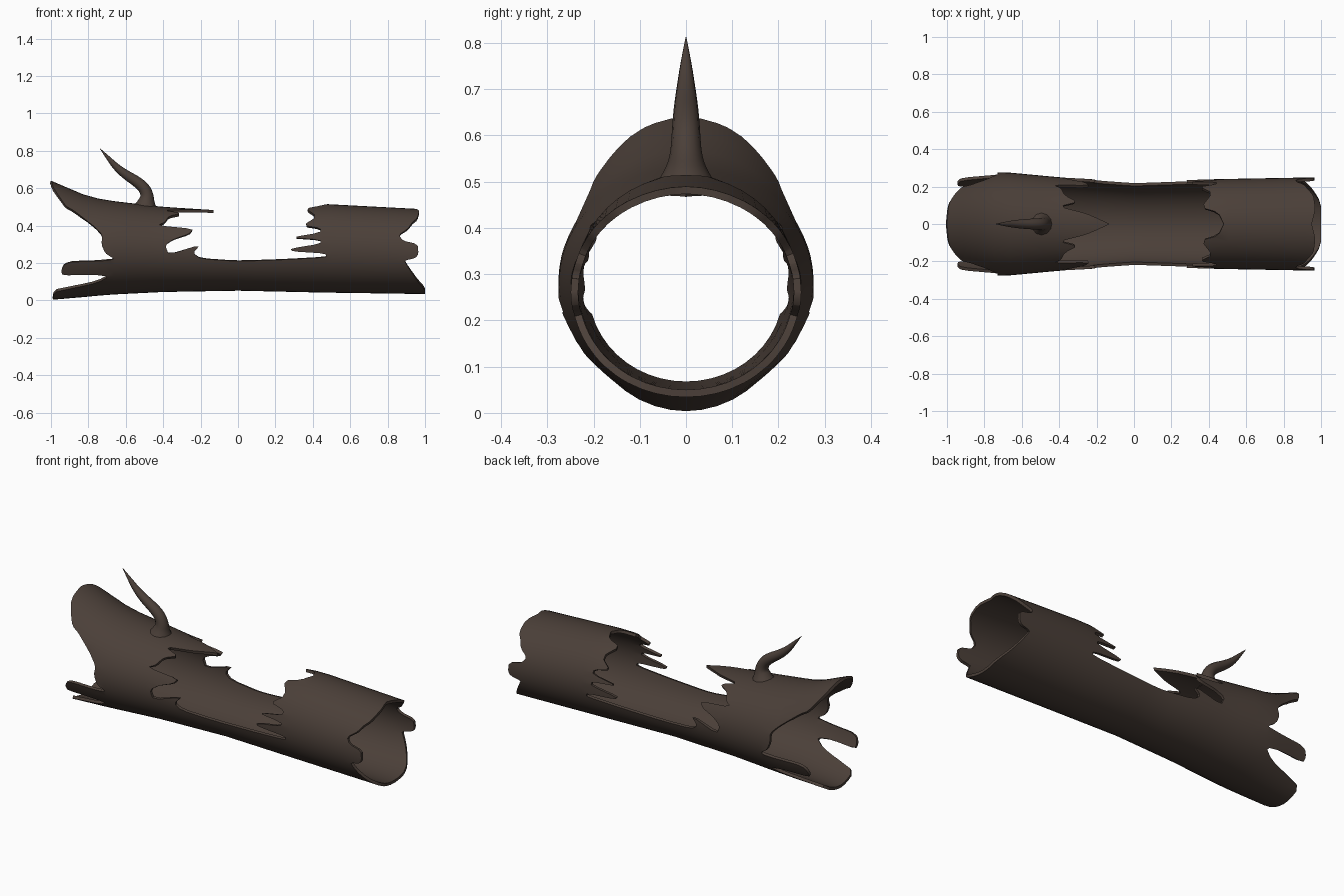
import bpy, bmesh, math
from mathutils import Vector

cube = bpy.data.objects.get("Cube")
if cube:
    bpy.data.objects.remove(cube, do_unlink=True)

bark = bpy.data.materials.new("dark_bark")
bark.use_nodes = True
bark.diffuse_color = (0.07, 0.05, 0.04, 1)
shader = bark.node_tree.nodes["Principled BSDF"]
shader.inputs["Base Color"].default_value = bark.diffuse_color
shader.inputs["Roughness"].default_value = 0.9

# Trunk stations: x, bottom, top, half width
STATIONS = [(-1, .003, .64, .26), (-.8, .02, .555, .27), (-.7, .03, .535, .278),
            (-.4, .045, .5, .25), (0, .052, .475, .226), (.45, .042, .516, .24),
            (1, .034, .487, .25)]

# Broken edges as (x, degrees from the top of the trunk)
LEFT_EDGE = [(-.99, 180), (-.985, 151), (-.9, 146), (-.75, 137), (-.69, 128), (-.78, 124),
             (-.94, 126), (-.945, 120), (-.93, 113), (-.88, 109), (-.7, 106), (-.66, 104),
             (-.71, 97), (-.73, 86), (-.725, 75), (-.77, 65), (-.81, 59), (-.88, 51),
             (-.92, 49), (-.96, 37), (-.99, 25), (-1, 0)]
HOLE_EDGE = [(-.13, 0), (-.2, 8), (-.26, 14), (-.4, 22), (-.3, 29), (-.37, 38), (-.39, 50),
             (-.43, 56), (-.24, 59), (-.26, 67), (-.34, 75), (-.39, 84), (-.37, 97),
             (-.2, 82), (-.24, 94), (-.2, 102), (0, 105), (.25, 104), (.47, 102),
             (.47, 97), (.29, 93), (.28, 89), (.44, 84), (.44, 79), (.28, 74), (.44, 69),
             (.44, 63), (.35, 57), (.42, 44), (.36, 22), (.45, 15), (.48, 0)]
RIGHT_EDGE = [(.95, 0), (.97, 18), (.96, 38), (.93, 48), (.91, 58), (.86, 68), (.88, 76),
              (.96, 80), (.965, 93), (.95, 99), (.89, 103), (.9, 108), (.94, 125),
              (1, 153), (1, 180)]


def trunk_section(x):
    """Smoothly blended bottom, top and half width at x."""
    for a, b in zip(STATIONS, STATIONS[1:]):
        if x <= b[0] or b is STATIONS[-1]:
            t = min(max((x - a[0]) / (b[0] - a[0]), 0), 1)
            return [p + (q - p) * t for p, q in zip(a[1:], b[1:])]


def soften(points):
    """Round the corners of an open line, keeping its ends and sharp tips."""
    out = [points[0]]
    for prev, p, nxt in zip(points, points[1:], points[2:]):
        for other in (prev, nxt):
            out.append(tuple(c + (o - c) * 0.2 for c, o in zip(p, other)))
    return out + [points[-1]]


def finish(obj):
    obj.data.materials.clear()
    obj.data.materials.append(bark)
    bpy.ops.object.select_all(action='DESELECT')
    obj.select_set(True)
    bpy.context.view_layer.objects.active = obj
    for mod in list(obj.modifiers):
        bpy.ops.object.modifier_apply(modifier=mod.name)
    bpy.ops.object.shade_smooth_by_angle(angle=math.radians(40))


# Hollow trunk: a flat half sheet, sliced into a grid and wrapped round
outline = soften(LEFT_EDGE) + soften(HOLE_EDGE) + soften(RIGHT_EDGE)
bm = bmesh.new()
sheet = bm.faces.new([bm.verts.new((x, math.radians(d), 0)) for x, d in outline])
sheet.normal_update()
if sheet.normal.z < 0:
    sheet.normal_flip()


def slice_sheet(point, normal):
    bmesh.ops.bisect_plane(bm, geom=bm.verts[:] + bm.edges[:] + bm.faces[:],
                           plane_co=point, plane_no=normal, dist=1e-5)


for i in range(1, 24):
    slice_sheet((0, math.pi * i / 24, 0), (0, 1, 0))
for i in range(-11, 12):
    slice_sheet((i / 12 + 0.003, 0, 0), (1, 0, 0))
bmesh.ops.triangulate(bm, faces=[f for f in bm.faces if len(f.verts) > 4])
for v in bm.verts:
    x, angle, _ = v.co
    low, high, width = trunk_section(x)
    v.co = Vector((x, width * math.sin(angle),
                   (low + high) / 2 + (high - low) / 2 * math.cos(angle)))
mesh = bpy.data.meshes.new("hollow_trunk")
bm.to_mesh(mesh)
bm.free()
trunk = bpy.data.objects.new("hollow_trunk", mesh)
bpy.context.collection.objects.link(trunk)
mirror = trunk.modifiers.new("other_half", 'MIRROR')
mirror.use_axis = (False, True, False)
mirror.merge_threshold = 0.0005
shell = trunk.modifiers.new("bark_thickness", 'SOLIDIFY')
shell.thickness = 0.016
shell.offset = -1
finish(trunk)

# Crooked branch: rings swept along a bent path (x, z, radius)
BRANCH = [(-.495, .495, .065), (-.49, .525, .045), (-.485, .56, .034), (-.5, .6, .031),
          (-.54, .635, .029), (-.6, .672, .025), (-.65, .712, .019), (-.69, .757, .012),
          (-.738, .812, .001)]
curve = bpy.data.curves.new("branch", 'CURVE')
curve.dimensions = '3D'
curve.bevel_depth = 1
curve.bevel_resolution = 4
curve.resolution_u = 4
curve.use_fill_caps = True
spline = curve.splines.new('NURBS')
spline.points.add(len(BRANCH) - 1)
spline.use_endpoint_u = True
spline.order_u = 3
for point, (x, z, radius) in zip(spline.points, BRANCH):
    point.co = (x, 0, z, 1)
    point.radius = radius
path = bpy.data.objects.new("branch_path", curve)
bpy.context.collection.objects.link(path)
bpy.context.view_layer.update()
branch_mesh = bpy.data.meshes.new_from_object(
    path.evaluated_get(bpy.context.evaluated_depsgraph_get()))
bpy.data.objects.remove(path, do_unlink=True)
branch = bpy.data.objects.new("branch", branch_mesh)
bpy.context.collection.objects.link(branch)
finish(branch)
